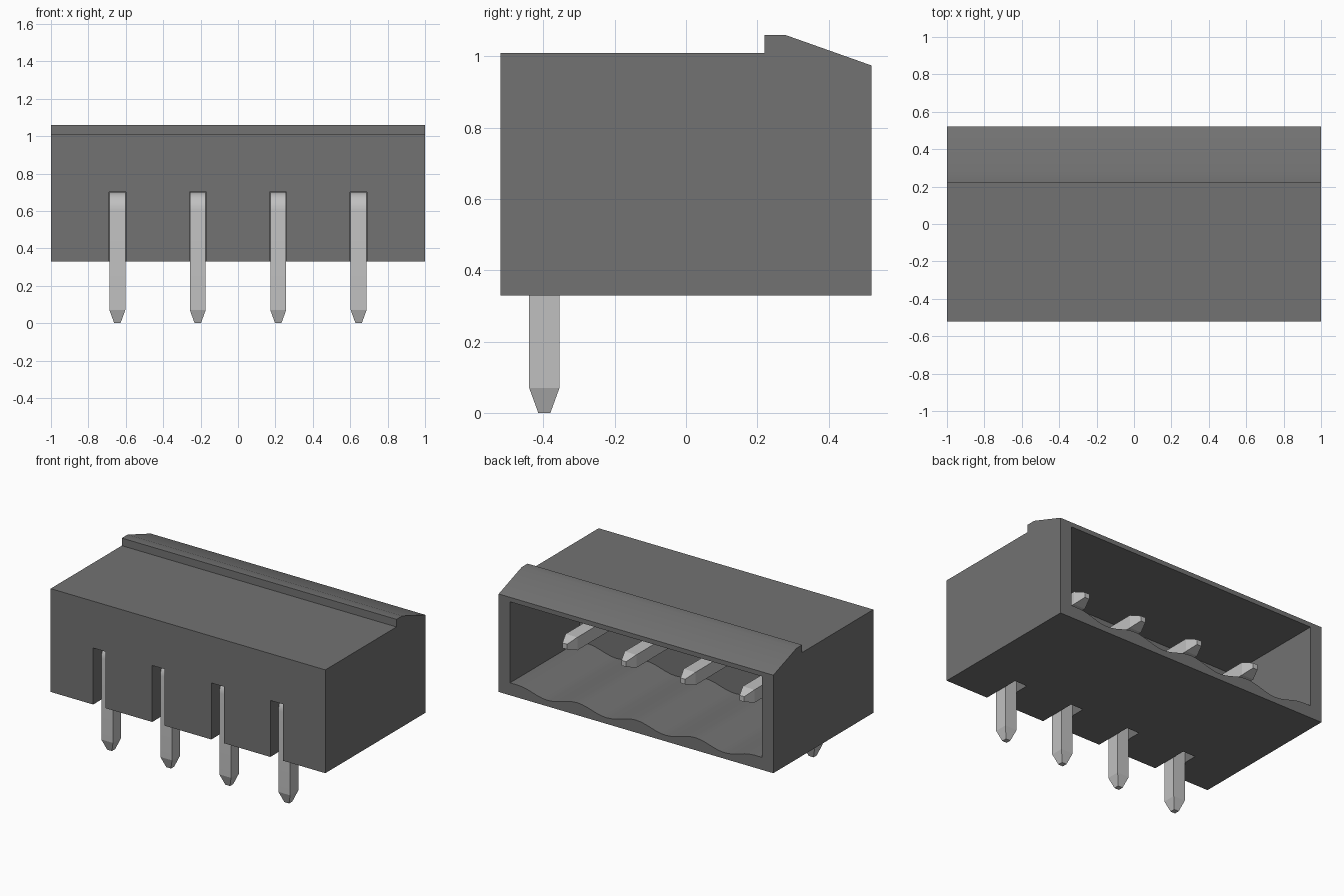
import bpy, bmesh, math
from mathutils import Vector

cube = bpy.data.objects.get("Cube")
if cube:
    bpy.data.objects.remove(cube, do_unlink=True)


def make_material(name, rgb, rough):
    mat = bpy.data.materials.new(name)
    mat.use_nodes = True
    mat.diffuse_color = (*rgb, 1)
    bsdf = next(n for n in mat.node_tree.nodes if n.type == 'BSDF_PRINCIPLED')
    bsdf.inputs["Base Color"].default_value = (*rgb, 1)
    bsdf.inputs["Roughness"].default_value = rough
    return mat


grey = make_material("dark grey plastic", (0.17, 0.17, 0.17), 0.6)
silver = make_material("silver metal", (0.53, 0.53, 0.53), 0.5)


def finish(bm, name, mat):
    bmesh.ops.recalc_face_normals(bm, faces=bm.faces)
    mesh = bpy.data.meshes.new(name)
    bm.to_mesh(mesh)
    bm.free()
    mesh.materials.append(mat)
    obj = bpy.data.objects.new(name, mesh)
    bpy.context.collection.objects.link(obj)
    return obj


def select_only(obj):
    bpy.ops.object.select_all(action='DESELECT')
    obj.select_set(True)
    bpy.context.view_layer.objects.active = obj


def prism(name, points, offset, mat):
    """Closed outline swept along a straight offset."""
    bm = bmesh.new()
    face = bm.faces.new([bm.verts.new(p) for p in points])
    ext = bmesh.ops.extrude_face_region(bm, geom=[face])
    moved = [g for g in ext["geom"] if isinstance(g, bmesh.types.BMVert)]
    bmesh.ops.translate(bm, verts=moved, vec=Vector(offset))
    return finish(bm, name, mat)


def cut(target, cutter):
    mod = target.modifiers.new("cut", 'BOOLEAN')
    mod.operation, mod.solver, mod.object = 'DIFFERENCE', 'EXACT', cutter
    select_only(target)
    bpy.ops.object.modifier_apply(modifier=mod.name)
    bpy.data.objects.remove(cutter, do_unlink=True)


PITCH = 0.43
PIN_X = [(i - 1.5) * PITCH for i in range(4)]
HALF = 0.0425

# Housing with the latch ridge along its rear top edge
side = [(-0.52, 0.33), (0.52, 0.33), (0.52, 0.975), (0.28, 1.06),
        (0.22, 1.06), (0.22, 1.01), (-0.52, 1.01)]
housing = prism("housing", [(-1, y, z) for y, z in side], (2, 0, 0), grey)

# Socket opening with a scalloped floor, one dip below each pin
steps = 48
floor = []
for i in range(steps + 1):
    x = -2 * PITCH + 4 * PITCH * i / steps
    floor.append((x, 0.391 + 0.021 * math.cos(2 * math.pi * x / PITCH)))
outline = [(-0.917, 0.412)] + floor + [(0.917, 0.412), (0.917, 0.945), (-0.917, 0.945)]
cut(housing, prism("socket_cutter", [(x, -0.2, z) for x, z in outline], (0, 1, 0), grey))

# Pin slots, open to the front and underneath
for x in PIN_X:
    w = HALF + 0.003
    corners = [(x - w, 0.2), (x + w, 0.2), (x + w, 0.702), (x - w, 0.702)]
    cut(housing, prism("slot_cutter", [(a, -0.7, z) for a, z in corners], (0, 0.435, 0), grey))

select_only(housing)
bpy.ops.object.shade_smooth_by_angle(angle=math.radians(30))


# Bent square pins with tapered ends
def make_pin(name, x):
    bend_y, bend_z, radius = -0.345, 0.605, 0.0525
    stations = [(-0.3975, 0, 0, 0.4), (-0.3975, 0.07, 0, 1)]
    for i in range(9):
        a = math.pi / 2 * i / 8
        stations.append((bend_y - radius * math.cos(a), bend_z + radius * math.sin(a), a, 1))
    top = bend_z + radius
    stations += [(0.27, top, math.pi / 2, 1), (0.34, top, math.pi / 2, 0.4)]
    bm = bmesh.new()
    rings = []
    for y, z, a, s in stations:
        h = HALF * s
        rings.append([bm.verts.new((x + u * h, y - v * h * math.cos(a), z + v * h * math.sin(a)))
                      for u, v in ((-1, -1), (1, -1), (1, 1), (-1, 1))])
    for r, q in zip(rings, rings[1:]):
        for k in range(4):
            n = (k + 1) % 4
            bm.faces.new((r[k], r[n], q[n], q[k]))
    bm.faces.new(rings[0])
    bm.faces.new(rings[-1])
    pin = finish(bm, name, silver)
    select_only(pin)
    bpy.ops.object.shade_smooth_by_angle(angle=math.radians(15))


for i, x in enumerate(PIN_X):
    make_pin(f"contact_pin_{i + 1}", x)
